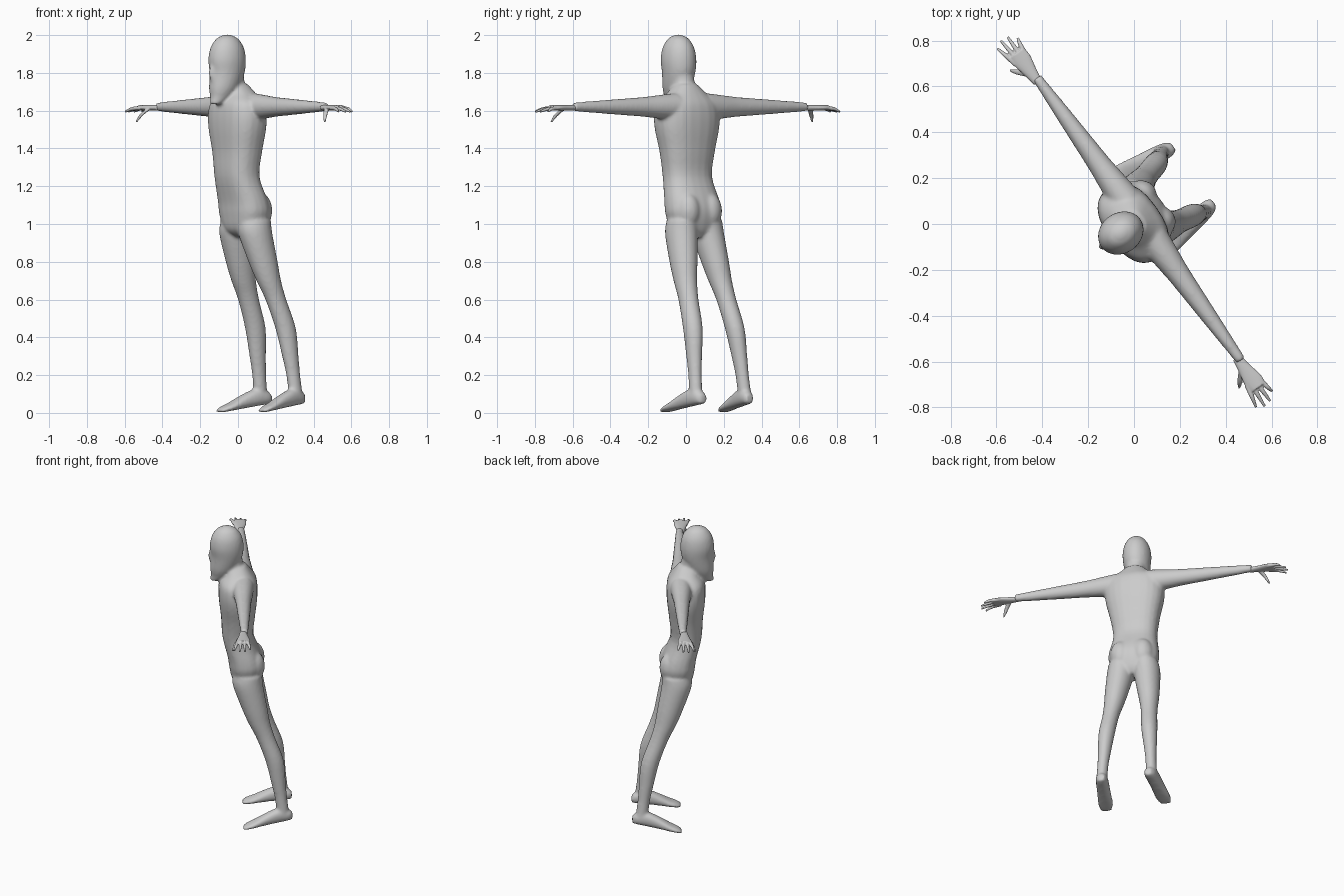
import bpy, bmesh, math
from mathutils import Vector

cube = bpy.data.objects.get("Cube")
if cube:
    bpy.data.objects.remove(cube, do_unlink=True)

grey = (.6, .6, .6, 1)
skin = bpy.data.materials.new("light grey")
skin.use_nodes = True
skin.diffuse_color = grey
skin.node_tree.nodes["Principled BSDF"].inputs["Base Color"].default_value = grey

# The figure is turned about z: these are its own left and back directions
LEFT = Vector((.585, -.811, 0))
BACK = Vector((.811, .585, 0))


def place(side, back, height):
    """Body coordinates to world, with a slight sideways lean."""
    lean = .012 * (2 - height)
    return LEFT * (side - lean) + BACK * back + Vector((0, 0, height))


def spline(rings, steps=4):
    """Smoothly resample the rings along the part."""
    points = [Vector(ring) for ring in rings]
    points = [points[0], *points, points[-1]]
    smooth = []
    for before, start, end, after in zip(points, points[1:], points[2:], points[3:]):
        leave, arrive = (end - before) / 2, (after - start) / 2
        for step in range(steps):
            u = step / steps
            ease = u * u * (3 - 2 * u)
            smooth.append(start.lerp(end, ease) + leave * u * (1 - u) ** 2
                          - arrive * u * u * (1 - u))
    return smooth + [points[-1]]


def loft(bm, axis, rings, mirror=1, power=2, sides=24):
    """Closed skin over rings of (position, centre, centre, radius, radius)."""
    loops = []
    for position, centre_u, centre_v, radius_u, radius_v in spline(rings):
        loop = []
        for index in range(sides):
            angle = math.tau * index / sides
            c, s = math.cos(angle), math.sin(angle)
            u = centre_u + radius_u * math.copysign(abs(c) ** (2 / power), c)
            v = centre_v + radius_v * math.copysign(abs(s) ** (2 / power), s)
            side, back, height = {"side": (position, u, v),
                                  "back": (u, position, v),
                                  "height": (u, v, position)}[axis]
            loop.append(bm.verts.new(place(side * mirror, back, height)))
        loops.append(loop)
    faces = [bm.faces.new(loops[0]), bm.faces.new(loops[-1][::-1])]
    for lower, upper in zip(loops, loops[1:]):
        for index in range(sides):
            following = (index + 1) % sides
            faces.append(bm.faces.new((lower[index], upper[index],
                                       upper[following], lower[following])))
    bmesh.ops.recalc_face_normals(bm, faces=faces)


def bump(bm, side, back, height, width, depth, rise, mirror=1):
    """Rounded swelling, used for muscles and facial features."""
    turns = [math.pi * step / 8 for step in range(1, 8)]
    loft(bm, "height", [(height - rise * math.cos(turn), side, back,
                         width * math.sin(turn), depth * math.sin(turn))
                        for turn in turns], mirror)


def finish(bm, name, voxel, rounds):
    """Fuse the overlapping lofts into one smooth surface."""
    mesh = bpy.data.meshes.new(name)
    bm.to_mesh(mesh)
    bm.free()
    mesh.materials.append(skin)
    mesh.shade_smooth()
    part = bpy.data.objects.new(name, mesh)
    bpy.context.collection.objects.link(part)
    fuse = part.modifiers.new("fuse", "REMESH")
    fuse.mode = "VOXEL"
    fuse.voxel_size = voxel
    fuse.use_smooth_shade = True
    soften = part.modifiers.new("soften", "SMOOTH")
    soften.factor = .5
    soften.iterations = rounds


body = bmesh.new()

# Torso: height, back, half width; the depth follows the width
torso = [(.93, .06, .05), (.97, .05, .12), (1.05, .05, .156), (1.12, .04, .156),
         (1.25, 0, .138), (1.38, 0, .155), (1.5, 0, .182), (1.58, 0, .187),
         (1.64, 0, .17), (1.69, 0, .11), (1.74, -.01, .06)]
loft(body, "height", [(height, 0, back, width, width / 2 + .028)
                      for height, back, width in torso], power=2.4)

# Neck
loft(body, "height", [(1.64, 0, -.01, .06, .06), (1.82, 0, -.04, .06, .06)])

# Head, from chin to crown
head = [(1.635, -.14, .03), (1.67, -.11, .05), (1.72, -.09, .07), (1.8, -.07, .083),
        (1.87, -.07, .089), (1.93, -.07, .08), (1.97, -.07, .06), (1.99, -.07, .04),
        (2.003, -.07, .01)]
loft(body, "height", [(height, 0, back, width, width * 1.18)
                      for height, back, width in head])

# Nose and lips
bump(body, 0, -.165, 1.8, .015, .02, .05)
bump(body, 0, -.155, 1.74, .025, .016, .02)

# Leg: height, back, radius
leg = [(1.02, .06, .08), (.95, .06, .083), (.8, .1, .071), (.7, .13, .06),
       (.6, .17, .051), (.45, .225, .05), (.3, .25, .04), (.2, .265, .034),
       (.08, .28, .034)]
# Foot from heel to toe: back, half width, half height
foot = [(.337, .02, .024), (.31, .034, .036), (.25, .04, .046), (.18, .042, .038),
        (.1, .047, .022), (.06, .044, .016), (.03, .03, .01)]
# Arm: side, radius
arm = [(.1, .07), (.2, .06), (.3, .05), (.45, .041), (.6, .032), (.76, .022)]
# Palm: side, half width
palm = [(.74, .02), (.8, .03), (.86, .042), (.9, .038)]

for name, mirror in (("left", 1), ("right", -1)):
    bump(body, .07, .09, 1.07, .07, .076, .1, mirror)

    # The leg spreads and bows outward toward the foot
    loft(body, "height", [
        (height, .165 - .085 * height + .01 * math.sin(math.pi * height), back,
         radius, radius * 1.13) for height, back, radius in leg], mirror)

    # The sole slopes down toward the toes, which point outward
    loft(body, "back", [
        (back, .195 - .13 * back, .16 * (back - .03) + tall, width, tall)
        for back, width, tall in foot], mirror, power=2.4)

    loft(body, "side", [(side, .03, 1.62, radius, radius * 1.05)
                        for side, radius in arm], mirror)

    # Hand with four spread fingers and a drooping thumb
    hand = bmesh.new()
    loft(hand, "side", [(side, .022, 1.615, width, .015) for side, width in palm], mirror)
    for finger in range(4):
        root = .02 * finger - .012
        tip = .033 * finger - .036
        reach = .985 - .012 * (finger - 1.3) ** 2
        loft(hand, "side", [(.86, root, 1.613, .011, .011),
                            (.92, (root + tip) / 2, 1.61, .01, .01),
                            (reach, tip, 1.595, .006, .006)], mirror, sides=12)
    loft(hand, "height", [(1.62, .795, .012, .017, .014),
                          (1.58, .83, -.025, .013, .011),
                          (1.538, .853, -.046, .005, .005)], mirror, sides=12)
    finish(hand, name + "_hand", .004, 2)

finish(body, "body", .009, 6)
